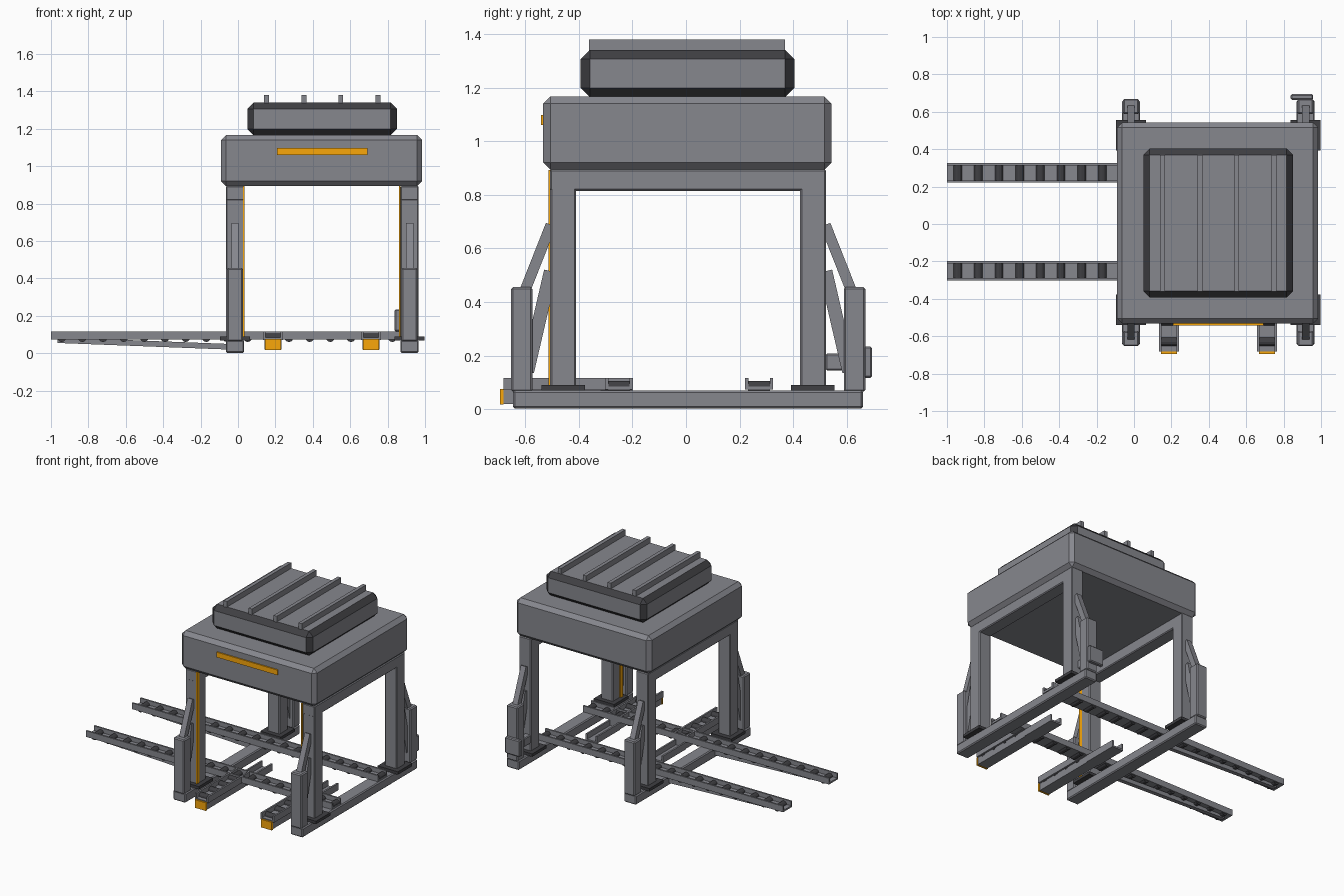
import bpy, bmesh, math
from mathutils import Vector, Matrix

if "Cube" in bpy.data.objects:
    bpy.data.objects.remove(bpy.data.objects["Cube"])


def material(name, r, g, b):
    m = bpy.data.materials.new(name)
    m.diffuse_color = (r, g, b, 1)
    m.use_nodes = True
    m.node_tree.nodes["Principled BSDF"].inputs["Base Color"].default_value = m.diffuse_color
    return m


amber = material("amber", 0.95, 0.39, 0.003)
steel = material("dark_grey", 0.24, 0.243, 0.27)
black = material("near_black", 0.05, 0.05, 0.056)


def finish(name, bm, mat=steel):
    bmesh.ops.recalc_face_normals(bm, faces=bm.faces)
    me = bpy.data.meshes.new(name)
    bm.to_mesh(me)
    bm.free()
    ob = bpy.data.objects.new(name, me)
    bpy.context.collection.objects.link(ob)
    me.materials.append(mat)
    return ob


def box(name, x, y, z, bevel=0, mat=steel):
    """Box from (min, max) ranges, optionally chamfered."""
    bm = bmesh.new()
    bmesh.ops.create_cube(bm, size=1)
    for v in bm.verts:
        v.co = [r[0] if c < 0 else r[1] for c, r in zip(v.co, (x, y, z))]
    if bevel:
        bmesh.ops.bevel(bm, geom=bm.edges[:], offset=bevel, segments=1,
                        affect='EDGES', profile=0.5)
    return finish(name, bm, mat)


def strut(name, a, b, width, depth):
    """Square-ended bar between two points."""
    a, b = Vector(a), Vector(b)
    d = (b - a).normalized()
    side = Vector((1, 0, 0)) if abs(d.x) < 0.5 else Vector((0, 1, 0))
    rot = Matrix((side, d.cross(side), d)).transposed()
    bm = bmesh.new()
    bmesh.ops.create_cube(bm, size=1)
    for v in bm.verts:
        p = Vector((v.co.x * width, v.co.y * depth, v.co.z * (b - a).length))
        v.co = rot @ p + (a + b) / 2
    return finish(name, bm)


def channel(name, axis, centre, half, start, end, z0, z1):
    """Open-topped U channel running along x (0) or y (1)."""
    t = 0.012
    prof = [(-half, z0), (half, z0), (half, z1), (half - t, z1),
            (half - t, z0 + t), (t - half, z0 + t), (t - half, z1), (-half, z1)]
    bm = bmesh.new()
    rings = []
    for s in (start, end):
        rings.append([bm.verts.new((s, centre + u, z) if axis == 0 else (centre + u, s, z))
                      for u, z in prof])
    for i in range(8):
        j = (i + 1) % 8
        bm.faces.new((rings[0][i], rings[0][j], rings[1][j], rings[1][i]))
    for r in rings:
        bm.faces.new(r)
    return finish(name, bm)


def rollers(name, axis, centre, length, start, end, step):
    """Row of low-poly rollers lying across a channel."""
    bm = bmesh.new()
    rot = Matrix.Rotation(math.pi / 2, 4, 'X' if axis == 0 else 'Y')
    for i in range(int((end - start) / step + 1.001)):
        s = start + i * step
        loc = (s, centre, 0.083) if axis == 0 else (centre, s, 0.083)
        bmesh.ops.create_cone(bm, cap_ends=True, segments=12, radius1=0.023,
                              radius2=0.023, depth=length,
                              matrix=Matrix.Translation(loc) @ rot)
    return finish(name, bm, black)


# Upper housing, cover (dark chamfers) and fins
box("main_housing", (-0.09, 0.985), (-0.533, 0.543), (0.893, 1.167), 0.027)
cover = box("top_cover", (0.05, 0.85), (-0.393, 0.404), (1.165, 1.34), 0.034)
cover.data.materials.append(black)
for p in cover.data.polygons:
    if max(abs(c) for c in p.normal) < 0.95:
        p.material_index = 1
for fx in (0.152, 0.352, 0.549, 0.748):
    box("cooling_fin", (fx - 0.013, fx + 0.013), (-0.362, 0.37), (1.33, 1.38))
box("front_light_bar", (0.208, 0.692), (-0.542, -0.53), (1.06, 1.097), mat=amber)

# Portal frames with base sills and side jacks
YC = 0.008
for cx in (-0.016, 0.917):
    box("base_sill", (cx - 0.049, cx + 0.049), (-0.646, 0.661), (0.002, 0.07), 0.007)
    box("portal_beam", (cx - 0.048, cx + 0.048), (-0.508, 0.523), (0.815, 0.895), 0.006)
    for s in (-1, 1):
        def yr(a, b):
            return sorted((YC + s * a, YC + s * b))
        box("column", (cx - 0.048, cx + 0.048), yr(0.418, 0.515), (0.07, 0.895), 0.006)
        box("column_foot", (cx - 0.081, cx + 0.081), yr(0.384, 0.547), (0.069, 0.09), mat=black)
        box("side_post", (cx - 0.043, cx + 0.043), yr(0.581, 0.661), (0.065, 0.455), 0.007)
        strut("upper_brace", (cx, YC + s * 0.614, 0.43), (cx, YC + s * 0.512, 0.688), 0.04, 0.04)
        strut("lower_brace", (cx, YC + s * 0.6, 0.14), (cx, YC + s * 0.513, 0.515), 0.036, 0.05)

# Thin amber strips on the inner sides of the front columns
for x in ((0.86, 0.87), (0.0275, 0.0335)):
    box("column_strip", x, (-0.514, -0.485), (0.09, 0.893), mat=amber)

# Control box at the rear right post
box("control_box", (0.838, 0.957), (0.664, 0.694), (0.117, 0.234), 0.006)
box("control_bracket", (0.868, 0.915), (0.522, 0.6), (0.145, 0.207), 0.005)

# Long roller tracks along x with a brace underneath
for ty in (-0.25, 0.273):
    channel("long_track", 0, ty, 0.052, -1.0, 0.96, 0.073, 0.117)
    rollers("long_track_rollers", 0, ty, 0.082, -0.943, 0.94, 0.1105)
    strut("track_brace", (-0.965, ty, 0.07), (-0.03, ty, 0.034), 0.03, 0.03)

# Short infeed tracks on support beams with amber end stops
for tx in (0.187, 0.711):
    channel("short_track", 1, tx, 0.053, -0.682, -0.2, 0.071, 0.117)
    rollers("short_track_rollers", 1, tx, 0.082, -0.63, -0.3, 0.11)
    box("short_track_beam", (tx - 0.04, tx + 0.04), (-0.683, -0.2), (0.02, 0.072))
    channel("short_track_tail", 1, tx, 0.045, -0.2, 0.06, 0.02, 0.07)
    box("end_stop", (tx - 0.043, tx + 0.043), (-0.694, -0.681), (0.018, 0.076), mat=amber)
